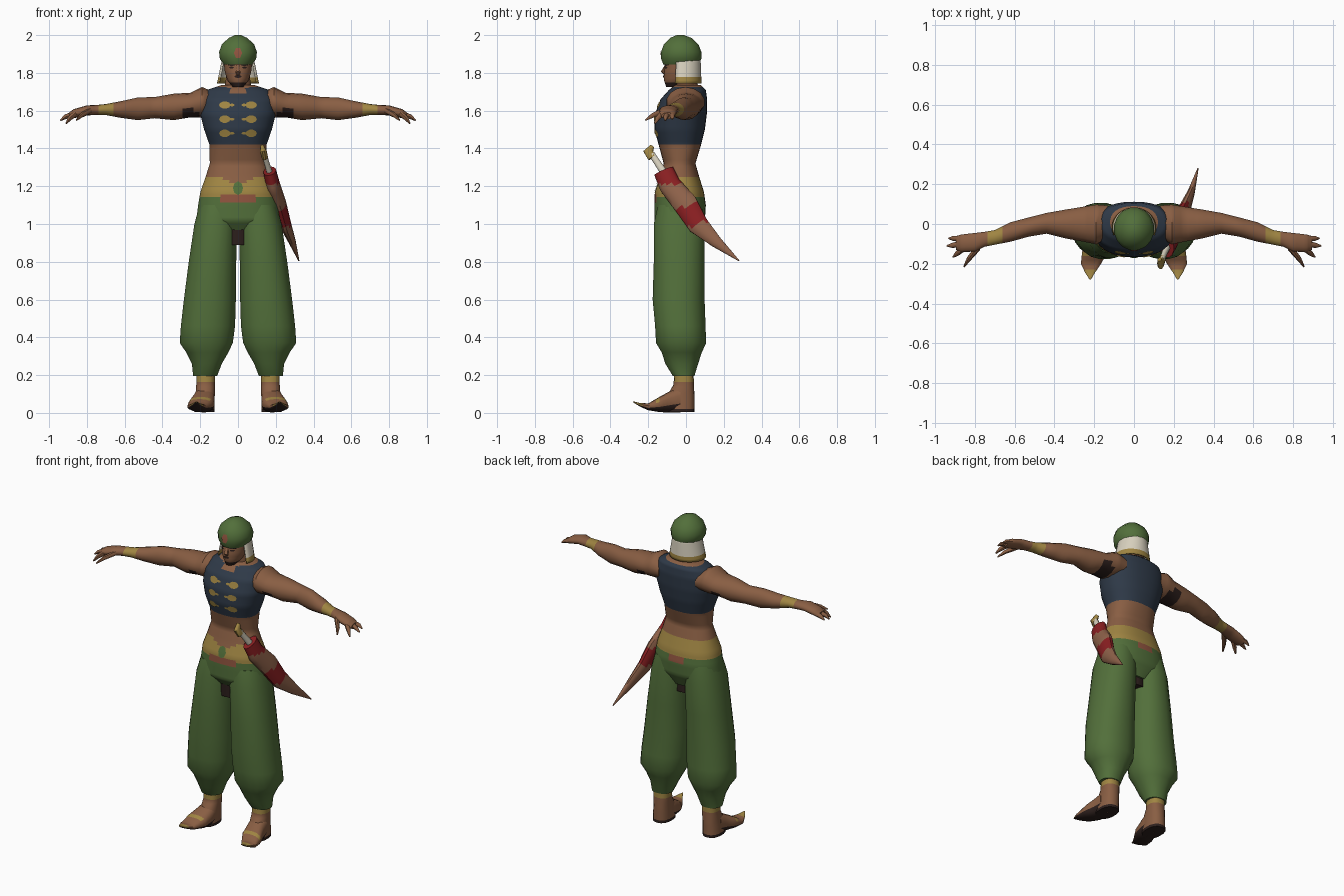
import bpy, bmesh, math
from mathutils import Vector
from mathutils.bvhtree import BVHTree

cube = bpy.data.objects.get("Cube")
if cube:
    bpy.data.objects.remove(cube, do_unlink=True)

COLOURS = {
    "skin": (.25, .112, .056), "green": (.085, .16, .043), "navy": (.028, .042, .065),
    "gold": (.35, .235, .055), "red": (.26, .014, .016), "cloth": (.68, .63, .51),
    "dark": (.026, .014, .012), "leather": (.28, .125, .07), "rust": (.28, .09, .05),
}
MATS = {}
for key, rgb in COLOURS.items():
    m = bpy.data.materials.new(key)
    m.use_nodes = True
    m.diffuse_color = (*rgb, 1)
    bsdf = m.node_tree.nodes["Principled BSDF"]
    bsdf.inputs["Base Color"].default_value = (*rgb, 1)
    bsdf.inputs["Roughness"].default_value = .9
    MATS[key] = m


def finish(name, bm, rule, angle=45):
    """Turn a bmesh into an object and colour its faces by a key or a rule."""
    me = bpy.data.meshes.new(name)
    bm.to_mesh(me)
    bm.free()
    ob = bpy.data.objects.new(name, me)
    bpy.context.collection.objects.link(ob)
    used = []
    for f in me.polygons:
        key = rule if isinstance(rule, str) else rule(f.center, f.normal)
        if key not in used:
            used.append(key)
            me.materials.append(MATS[key])
        f.material_index = used.index(key)
    bpy.ops.object.select_all(action="DESELECT")
    ob.select_set(True)
    bpy.context.view_layer.objects.active = ob
    bpy.ops.object.shade_smooth_by_angle(angle=math.radians(angle))
    return ob


def loft(name, rings, rule, n=16, sub=1, power=2.0, keep=None):
    """Skin rings of (centre, half axis, half axis); keep opens the shell."""
    full = []
    for r, s in zip(rings, rings[1:]):
        full += [[a.lerp(b, k / sub) for a, b in zip(r, s)] for k in range(sub)]
    full.append(rings[-1])
    bm = bmesh.new()
    rows = []
    for c, u, v in full:
        row = []
        for i in range(n):
            t = math.tau * (i + .5) / n
            cs, sn = math.cos(t), math.sin(t)
            x = math.copysign(abs(cs) ** (2 / power), cs)
            y = math.copysign(abs(sn) ** (2 / power), sn)
            row.append(bm.verts.new(c + u * x + v * y))
        rows.append(row)
    for a, b in zip(rows, rows[1:]):
        for i in range(n):
            j = (i + 1) % n
            bm.faces.new((a[i], a[j], b[j], b[i]))
    if not keep:
        bm.faces.new(rows[0])
        bm.faces.new(rows[-1])
    bmesh.ops.recalc_face_normals(bm, faces=bm.faces)
    if keep:
        out = [f for f in bm.faces if not keep(f.calc_center_median())]
        bmesh.ops.delete(bm, geom=out, context="FACES")
    return finish(name, bm, rule)


def level(z, x0, x1, y0, y1):
    return (Vector(((x0 + x1) / 2, (y0 + y1) / 2, z)),
            Vector(((x1 - x0) / 2, 0, 0)), Vector((0, (y1 - y0) / 2, 0)))


def body(z, rx, y0, y1):
    return level(z, -rx, rx, y0, y1)


def across(x, y0, y1, z0, z1):
    return (Vector((x, (y0 + y1) / 2, (z0 + z1) / 2)),
            Vector((0, (y1 - y0) / 2, 0)), Vector((0, 0, (z1 - z0) / 2)))


def along(y, x0, x1, z0, z1):
    return (Vector(((x0 + x1) / 2, y, (z0 + z1) / 2)),
            Vector(((x1 - x0) / 2, 0, 0)), Vector((0, 0, (z1 - z0) / 2)))


def tube(pts, wide, thick):
    """Rings along a path: wide across it, thick sideways."""
    pts = [Vector(p) for p in pts]
    out = []
    for i, p in enumerate(pts):
        t = (pts[min(i + 1, len(pts) - 1)] - pts[max(i - 1, 0)]).normalized()
        u = t.cross(Vector((1, 0, 0))).normalized()
        out.append((p, u * wide[i], t.cross(u) * thick[i]))
    return out


def flip(rings, s):
    return [tuple(Vector((v.x * s, v.y, v.z)) for v in r) for r in rings]


def decal(name, target, x, z, rx, rz, key, n=10):
    """Thin plate projected onto the front of a part."""
    tree = BVHTree.FromPolygons([v.co for v in target.data.vertices],
                                [p.vertices for p in target.data.polygons])

    def hit(px, pz):
        loc = tree.ray_cast(Vector((px, -1, pz)), Vector((0, 1, 0)))[0]
        return bm.verts.new((px, (loc.y if loc else 0) - .005, pz))
    bm = bmesh.new()
    mid = hit(x, z)
    rim = [hit(x + rx * math.cos(math.tau * i / n), z + rz * math.sin(math.tau * i / n))
           for i in range(n)]
    for i in range(n):
        bm.faces.new((mid, rim[i], rim[(i + 1) % n]))
    return finish(name, bm, key)


# Torso with vest, sash and trouser seat
def torso_rule(c, n):
    front, ax = c.y < 0, abs(c.x)
    if c.z > 1.418:
        bare = c.z > 1.725 or (front and (ax < .015 or (ax < .05 and c.z > 1.69)))
        return "skin" if bare else "navy"
    if c.z > 1.25 - (max(0, .04 - ax * .4) if front else 0):
        return "skin"
    if front and ax < .075 and 1.12 < c.z < 1.16:
        return "rust"
    if not front and ax < 1.2 * (c.z - 1.08) and c.z < 1.135:
        return "rust"
    return "gold" if c.z > 1.135 else "green"


torso = loft("torso", [body(*r) for r in (
    (.94, .10, -.11, .06), (1.02, .222, -.168, .10), (1.10, .212, -.168, .105),
    (1.17, .20, -.165, .095), (1.25, .172, -.138, .07), (1.32, .15, -.118, .05),
    (1.42, .152, -.145, .08), (1.50, .18, -.167, .10), (1.58, .20, -.165, .11),
    (1.66, .20, -.135, .112), (1.71, .165, -.09, .105), (1.735, .09, -.06, .08))],
    torso_rule, n=30, sub=5, power=2.3)
for z in (1.63, 1.555, 1.48):
    for s in (-1, 1):
        decal("vest_clasp", torso, s * .07, z, .03, .02, "gold")
        decal("vest_loop", torso, s * .032, z, .014, .007, "gold")
decal("sash_buckle", torso, 0, 1.19, .027, .036, "green", 8)

# Neck, head and face
loft("neck", [body(1.70, .075, -.06, .07), body(1.82, .058, -.06, .05)], "skin")
head = loft("head", [body(*r) for r in (
    (1.725, .028, -.105, -.03), (1.76, .056, -.116, .03), (1.80, .07, -.117, .05),
    (1.84, .075, -.112, .06), (1.90, .075, -.105, .06))],
    lambda c, n: "dark" if c.z < 1.745 else "skin", n=18, sub=3)
loft("nose", tube([(0, -.106, 1.845), (0, -.122, 1.805), (0, -.112, 1.793)],
                  [.004, .012, .006], [.006, .014, .01]), "skin", n=8)
decal("mouth_beard", head, 0, 1.781, .02, .008, "dark")
for s in (-1, 1):
    decal("eyebrow", head, s * .034, 1.842, .02, .005, "dark")
    decal("eye", head, s * .034, 1.828, .013, .005, "dark")

# Headwrap with neck cloth
hat = loft("headwrap", [body(*r) for r in (
    (1.845, .078, -.122, .07), (1.875, .098, -.134, .083), (1.91, .102, -.134, .084),
    (1.95, .088, -.12, .068), (1.985, .05, -.085, .03), (2.0, .016, -.05, -.01))],
    "green", n=16)
decal("headwrap_jewel", hat, 0, 1.905, .022, .03, "rust", 6)
flap = loft("neck_cloth", [body(1.875, .085, -.11, .078), body(1.745, .112, -.12, .083)],
            lambda c, n: "gold" if c.z < 1.778 else "cloth", n=24, sub=8,
            keep=lambda c: c.y > -.05)
solid = flap.modifiers.new("thickness", "SOLIDIFY")
solid.thickness = .008


# Arms, hands and legs, built once per side
def arm_rule(c, n):
    ax = abs(c.x)
    if .2 < ax < .285 and c.z < 1.605:
        return "dark"
    return "gold" if .667 < ax < .737 else "skin"


def foot_rule(c, n):
    if n.z < -.3 or c.z < .018:
        return "dark"
    return "gold" if c.y < -.235 or (-.165 < c.y < -.14 and n.z > .5) else "skin"


ARM = [across(*r) for r in (
    (.13, -.07, .095, 1.58, 1.70), (.19, -.105, .10, 1.565, 1.725),
    (.25, -.092, .09, 1.565, 1.695), (.34, -.075, .075, 1.55, 1.69),
    (.44, -.05, .057, 1.56, 1.672), (.53, -.065, .034, 1.55, 1.67),
    (.62, -.09, .01, 1.562, 1.65), (.70, -.105, -.03, 1.577, 1.635),
    (.75, -.115, -.038, 1.577, 1.63), (.80, -.14, -.044, 1.575, 1.628),
    (.87, -.142, -.052, 1.56, 1.608), (.895, -.13, -.06, 1.556, 1.59))]
FINGERS = [
    ("thumb", (.785, -.12, 1.60), (.83, -.175, 1.575), (.855, -.215, 1.55)),
    ("index_finger", (.86, -.125, 1.585), (.89, -.15, 1.56), (.91, -.166, 1.532)),
    ("middle_finger", (.87, -.10, 1.58), (.915, -.108, 1.567), (.94, -.11, 1.548)),
    ("outer_finger", (.87, -.075, 1.58), (.91, -.072, 1.57), (.932, -.072, 1.555))]
LEG = [level(*r) for r in (
    (1.10, .004, .205, -.15, .085), (1.0, .004, .232, -.172, .10),
    (.80, .008, .262, -.172, .10), (.60, .01, .288, -.178, .10),
    (.46, .014, .304, -.165, .105), (.37, .026, .31, -.16, .108),
    (.32, .05, .275, -.13, .085), (.26, .085, .245, -.11, .065),
    (.195, .11, .238, -.07, .045))]
ANKLE = [level(*r) for r in (
    (.215, .122, .222, -.062, .04), (.15, .122, .222, -.066, .042),
    (.09, .122, .226, -.10, .045), (.004, .122, .232, -.11, .045))]
FOOT = [along(*r) for r in (
    (-.03, .124, .23, .002, .14), (-.08, .122, .24, .002, .118),
    (-.14, .13, .262, .004, .085), (-.20, .165, .268, .014, .05),
    (-.245, .196, .246, .034, .053), (-.28, .217, .223, .056, .061))]

for s, side in ((1, "left"), (-1, "right")):
    loft(side + "_arm", flip(ARM, s), arm_rule, n=14, sub=4)
    for part, *pts in FINGERS:
        loft(f"{side}_{part}", flip(tube(pts, [.016, .013, .004], [.016, .012, .004]), s),
             "skin", n=8)
    loft(side + "_trouser_leg", flip(LEG, s), "green", n=20, power=2.2)
    loft(side + "_ankle", flip(ANKLE, s),
         lambda c, n: "gold" if c.z > .16 else "dark" if c.z < .015 else "skin",
         n=14, sub=5, power=2.4)
    loft(side + "_foot", flip(FOOT, s), foot_rule, n=14, sub=3, power=2.6)

# Dark patch at the inner thighs
loft("thigh_patch", [level(.89, -.043, .043, -.128, .05), level(.98, -.043, .043, -.132, .05)],
     "dark", n=12, power=6)

# Sheathed curved dagger on the left hip
loft("scabbard", tube(
    [(.168, -.118, 1.28), (.186, -.085, 1.205), (.22, -.002, 1.105),
     (.252, .065, .995), (.288, .16, .905), (.322, .28, .806)],
    [.056, .06, .066, .056, .032, .003], [.034, .037, .036, .03, .018, .003]),
    lambda c, n: "red" if c.z > 1.215 or .99 < c.z - .35 * (c.y - .03) < 1.105 else "leather",
    n=12, sub=5)
loft("dagger_grip", tube([(.168, -.115, 1.27), (.15, -.155, 1.33), (.14, -.182, 1.37)],
                         [.021, .018, .018], [.016, .014, .014]), "cloth", n=10)
loft("dagger_pommel", tube([(.142, -.178, 1.352), (.134, -.2, 1.385), (.128, -.178, 1.412)],
                           [.026, .027, .012], [.017, .018, .01]), "gold", n=10)
